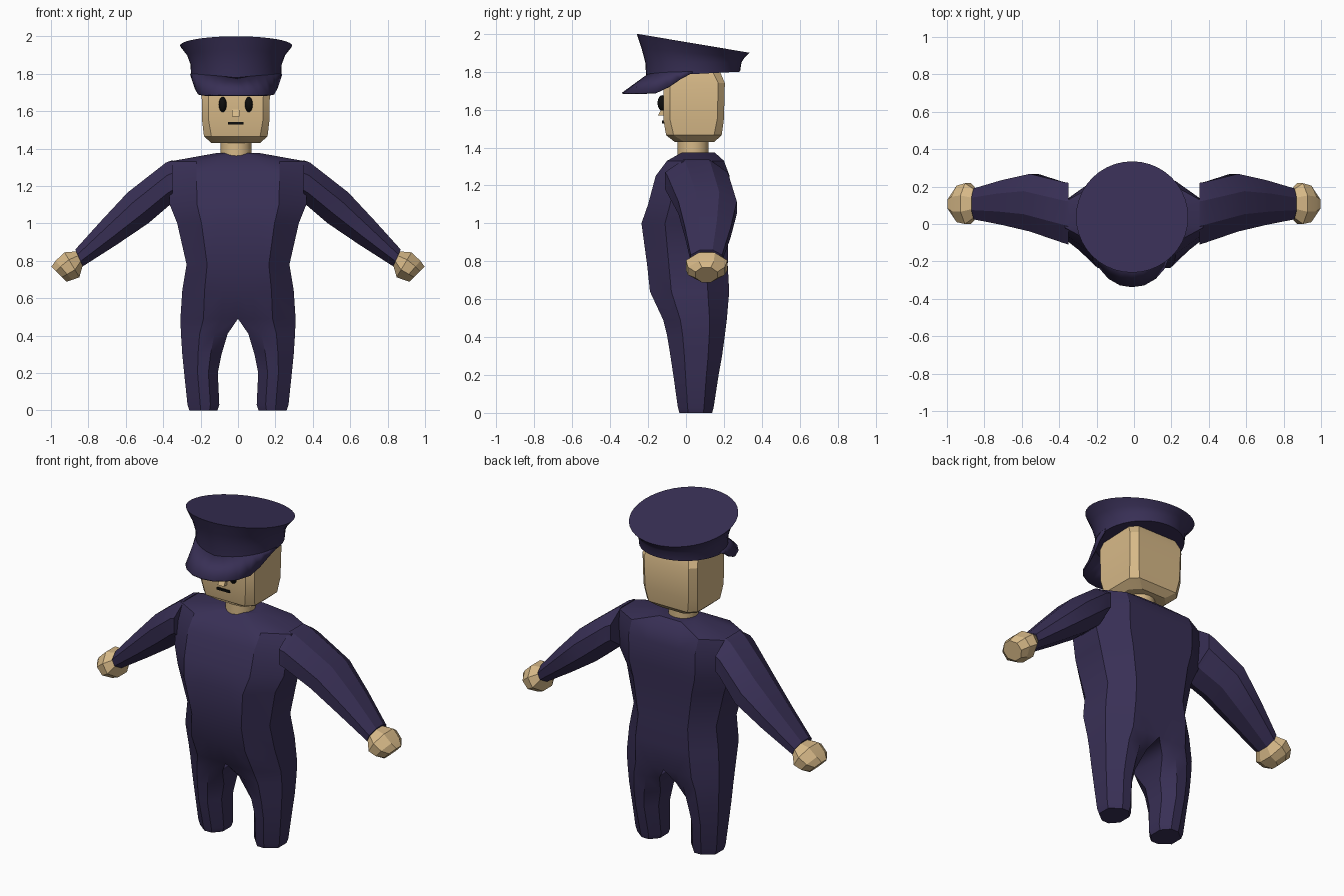
import bpy, bmesh, math
from mathutils import Vector

if "Cube" in bpy.data.objects:
    bpy.data.objects.remove(bpy.data.objects["Cube"])


def material(name, rgb):
    m = bpy.data.materials.new(name)
    m.diffuse_color = (*rgb, 1)
    m.use_nodes = True
    m.node_tree.nodes["Principled BSDF"].inputs["Base Color"].default_value = m.diffuse_color
    return m


NAVY = material("navy cloth", (0.040, 0.029, 0.092))
SKIN = material("tan skin", (0.68, 0.485, 0.245))
BLACK = material("black", (0.004, 0.004, 0.004))


def finish(name, bm, mat, mirror=False, thickness=0, angle=28):
    bmesh.ops.recalc_face_normals(bm, faces=bm.faces)
    me = bpy.data.meshes.new(name)
    bm.to_mesh(me)
    bm.free()
    me.materials.append(mat)
    ob = bpy.data.objects.new(name, me)
    bpy.context.collection.objects.link(ob)
    bpy.ops.object.select_all(action='DESELECT')
    ob.select_set(True)
    bpy.context.view_layer.objects.active = ob
    bpy.ops.object.shade_smooth_by_angle(angle=math.radians(angle))
    if thickness:
        s = ob.modifiers.new("thickness", 'SOLIDIFY')
        s.thickness = thickness
        s.offset = 0
    if mirror:
        ob.modifiers.new("mirror", 'MIRROR').use_clip = True
    return ob


def loft(rings, closed=True, caps=True):
    """Skin a list of equally long point rings."""
    bm = bmesh.new()
    vs = [[bm.verts.new(p) for p in r] for r in rings]
    n = len(vs[0])
    for a, b in zip(vs, vs[1:]):
        for i in range(n if closed else n - 1):
            j = (i + 1) % n
            bm.faces.new((a[i], a[j], b[j], b[i]))
    if caps:
        bm.faces.new(vs[0])
        bm.faces.new(vs[-1])
    return bm


# Body: right half of torso and one leg, mirrored
# z, inner x, outer x, front y, back y
BODY = [
    (1.375, 0, 0.12, -0.02, 0.15), (1.33, 0, 0.37, -0.10, 0.20),
    (1.25, 0, 0.37, -0.16, 0.23), (1.10, 0, 0.365, -0.20, 0.23),
    (1.00, 0, 0.325, -0.235, 0.225), (0.78, 0, 0.275, -0.205, 0.22),
    (0.64, 0, 0.298, -0.19, 0.228), (0.49, 0, 0.308, -0.12, 0.215),
    (0.41, 0.055, 0.305, -0.10, 0.205), (0.30, 0.088, 0.298, -0.082, 0.19),
    (0.20, 0.108, 0.288, -0.067, 0.172), (0.03, 0.10, 0.27, -0.043, 0.146),
    (0.0, 0.11, 0.26, -0.035, 0.138)]


def body_ring(z, xi, xo, yf, yb):
    d, c = xo - xi, 0.27 * (yb - yf)
    ci = c if xi > 0.08 else (0.03 if xi else 0)
    xa, xb = xi + 0.28 * d, xi + 0.6 * d
    return [(x, y, z) for x, y in (
        (xi, yf + ci), (xa, yf), (xb, yf), (xo, yf + c),
        (xo, yb - c), (xb, yb), (xa, yb), (xi, yb - ci))]


bm = loft([body_ring(*r) for r in BODY])
inner = [f for f in bm.faces if all(abs(v.co.x) < 1e-5 for v in f.verts)]
bmesh.ops.delete(bm, geom=inner, context='FACES')
finish("uniform_body", bm, NAVY, mirror=True)

# Arms and hands: octagonal sections between a top and a bottom point
OCT = [(0, .3), (0, .7), (.3, 1), (.7, 1), (1, .7), (1, .3), (.7, 0), (.3, 0)]


def limb_ring(xt, zt, xb, zb, ya, yb):
    t, b = Vector((xt, 0, zt)), Vector((xb, 0, zb))
    return [t.lerp(b, s) + Vector((0, ya + (yb - ya) * u, 0)) for s, u in OCT]


ARM = [(0.35, 1.338, 0.35, 1.11, -0.11, 0.22), (0.385, 1.325, 0.375, 1.09, -0.10, 0.225),
       (0.59, 1.165, 0.48, 1.0, -0.04, 0.268), (0.73, 1.015, 0.65, 0.885, -0.005, 0.235),
       (0.87, 0.86, 0.83, 0.77, 0.025, 0.19)]
HAND = [(0.865, 0.85, 0.83, 0.775, 0.035, 0.185), (0.928, 0.845, 0.848, 0.712, 0.0, 0.218),
        (0.975, 0.80, 0.888, 0.697, 0.01, 0.205), (0.998, 0.768, 0.918, 0.688, 0.05, 0.165)]
finish("sleeve", loft([limb_ring(*r) for r in ARM]), NAVY, mirror=True)
finish("hand", loft([limb_ring(*r) for r in HAND]), SKIN, mirror=True, angle=15)


# Round sections; front and back may differ in height
def oval(rx, yf, yb, zf, zb, n=40, cx=-0.01):
    pts = []
    for i in range(n):
        a = 2 * math.pi * i / n
        k = (1 - math.cos(a)) / 2
        pts.append((cx + rx * math.sin(a), yf + (yb - yf) * k, zf + (zb - zf) * k))
    return pts


finish("neck", loft([oval(0.083, -0.045, 0.12, z, z, 16) for z in (1.34, 1.46)]), SKIN)


# Head: box with chamfered corners
def head_ring(z, w, yf, yb, c):
    return [(x - 0.012, y, z) for x, y in (
        (-w + c, yf), (w - c, yf), (w, yf + c), (w, yb - c),
        (w - c, yb), (-w + c, yb), (-w, yb - c), (-w, yf + c))]


HEAD = [(1.43, 0.13, -0.06, 0.15, 0.05), (1.465, 0.17, -0.105, 0.188, 0.04),
        (1.55, 0.18, -0.12, 0.2, 0.035), (1.74, 0.183, -0.12, 0.205, 0.035),
        (1.81, 0.165, -0.10, 0.175, 0.04)]
finish("head", loft([head_ring(*r) for r in HEAD]), SKIN)

# Eyes, nose and mouth
for side in (-1, 1):
    bm = bmesh.new()
    bmesh.ops.create_uvsphere(bm, u_segments=16, v_segments=10, radius=1)
    for v in bm.verts:
        v.co = (-0.012 + side * 0.07 + v.co.x * 0.021, -0.125 + v.co.y * 0.025,
                1.635 + v.co.z * 0.041)
    finish("eye", bm, BLACK)


def wedge(name, w, z0, z1, front_low, front_high, mat):
    back = -0.11
    finish(name, loft([[(-0.012 + s * w, back, z0), (-0.012 + s * w, front_low, z0),
                        (-0.012 + s * w, front_high, z1), (-0.012 + s * w, back, z1)]
                       for s in (-1, 1)]), mat)


wedge("nose", 0.021, 1.57, 1.61, -0.148, -0.125, SKIN)
wedge("mouth", 0.042, 1.528, 1.542, -0.126, -0.126, BLACK)

# Cap: tilted flared crown on an upright band
CAP = [(0.30, -0.26, 0.335, 2.0, 1.90), (0.262, -0.235, 0.308, 1.925, 1.872),
       (0.244, -0.215, 0.293, 1.85, 1.85), (0.241, -0.21, 0.285, 1.775, 1.80)]
finish("cap_crown", loft([oval(*r) for r in CAP]), NAVY)

# Visor: sheet from the band down to a flat curved rim
HALF = [(0, -0.335, 1.685), (0.065, -0.325, 1.685), (0.125, -0.29, 1.685),
        (0.172, -0.235, 1.685), (0.2, -0.16, 1.688), (0.217, -0.09, 1.72),
        (0.23, -0.03, 1.76), (0.241, 0.035, 1.795)]
inner, outer = [], []
for k in range(-7, 8):
    a = k / 7 * math.pi / 2
    x, y, z = HALF[abs(k)]
    outer.append((-0.01 + math.copysign(x, k), y, z))
    inner.append((-0.01 + 0.238 * math.sin(a), 0.035 - 0.245 * math.cos(a),
                  1.775 + 0.025 * abs(math.sin(a))))
finish("cap_visor", loft([inner, outer], closed=False, caps=False), NAVY, thickness=0.01)
